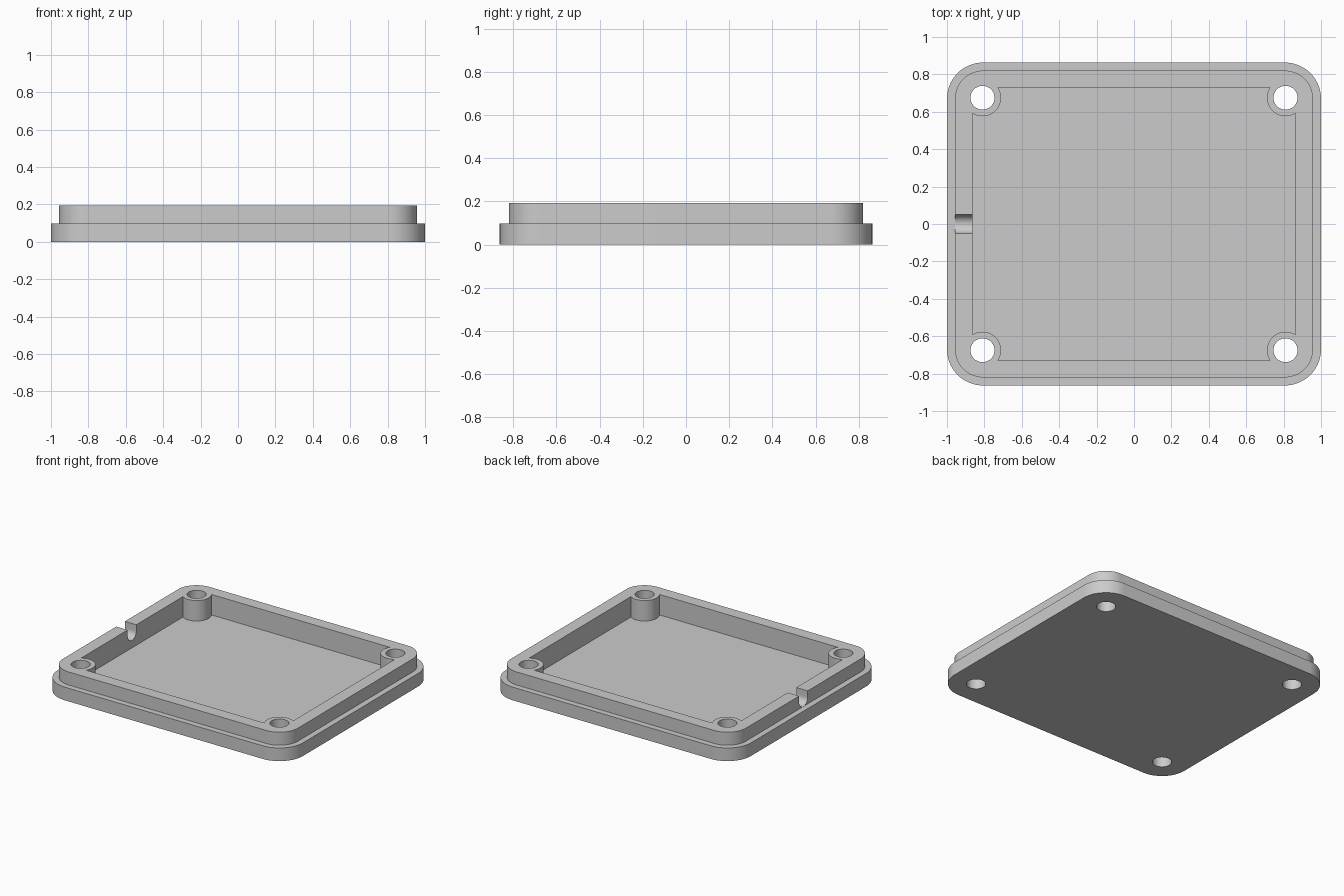
import bpy
import bmesh
import math

if "Cube" in bpy.data.objects:
    bpy.data.objects.remove(bpy.data.objects["Cube"], do_unlink=True)

# Main dimensions
LEDGE_Z, TOP_Z, FLOOR_Z = 0.097, 0.193, 0.042
HALF_X, HALF_Y, CORNER_R = 1.0, 0.863, 0.193
STEP = 0.043
CAVITY_X, CAVITY_Y = 0.864, 0.73
HOLE_X, HOLE_Y, HOLE_R, BOSS_R = 0.81, 0.675, 0.064, 0.099
NOTCH_R = 0.05
QUADRANTS = [(1, 1), (-1, 1), (-1, -1), (1, -1)]

grey = bpy.data.materials.new("light grey plastic")
grey.use_nodes = True
COLOUR = (0.6, 0.6, 0.6, 1)
grey.diffuse_color = COLOUR
grey.node_tree.nodes["Principled BSDF"].inputs["Base Color"].default_value = COLOUR


def arc(cx, cy, r, start, end, steps=16):
    angles = [start + (end - start) * i / steps for i in range(steps + 1)]
    return [(cx + r * math.cos(a), cy + r * math.sin(a)) for a in angles]


def rounded_outline(inset):
    pts = []
    for i, (sx, sy) in enumerate(QUADRANTS):
        start = i * math.pi / 2
        pts += arc(sx * (HALF_X - CORNER_R), sy * (HALF_Y - CORNER_R),
                   CORNER_R - inset, start, start + math.pi / 2)
    return pts


def cavity_outline():
    # Rectangle whose corners are bitten away by the round screw bosses
    dx, dy = CAVITY_X - HOLE_X, CAVITY_Y - HOLE_Y
    start = 2 * math.pi - math.acos(dx / BOSS_R)
    end = math.pi - math.asin(dy / BOSS_R)
    corner = arc(HOLE_X, HOLE_Y, BOSS_R, start, end, 32)
    pts = []
    for sx, sy in QUADRANTS:
        run = corner if sx * sy > 0 else corner[::-1]
        pts += [(sx * x, sy * y) for x, y in run]
    return pts


def loft(name, loops):
    """Solid from matching closed loops of 3D points."""
    bm = bmesh.new()
    rings = [[bm.verts.new(p) for p in loop] for loop in loops]
    n = len(rings[0])
    for low, high in zip(rings, rings[1:]):
        for i in range(n):
            j = (i + 1) % n
            bm.faces.new((low[i], low[j], high[j], high[i]))
    bm.faces.new(rings[0][::-1])
    bm.faces.new(rings[-1])
    bmesh.ops.recalc_face_normals(bm, faces=bm.faces)
    mesh = bpy.data.meshes.new(name)
    bm.to_mesh(mesh)
    bm.free()
    mesh.materials.append(grey)
    obj = bpy.data.objects.new(name, mesh)
    bpy.context.collection.objects.link(obj)
    return obj


def at_height(pts, z):
    return [(x, y, z) for x, y in pts]


# Stepped lid: wide base plate with a narrower lip on top
outer, inner = rounded_outline(0), rounded_outline(STEP)
lid = loft("enclosure_lid", [at_height(outer, 0), at_height(outer, LEDGE_Z),
                             at_height(inner, LEDGE_Z), at_height(inner, TOP_Z)])

# Cavity cutter
cavity = cavity_outline()
cutters = [loft("cavity_cutter", [at_height(cavity, FLOOR_Z), at_height(cavity, TOP_Z + 0.1)])]

# Screw hole cutters
for sx, sy in QUADRANTS:
    ring = arc(sx * HOLE_X, sy * HOLE_Y, HOLE_R, 0, 2 * math.pi, 40)[:-1]
    cutters.append(loft("hole_cutter", [at_height(ring, -0.1), at_height(ring, TOP_Z + 0.1)]))

# Round-bottomed cable notch cutter through the right wall
u_shape = arc(0, LEDGE_Z + NOTCH_R, NOTCH_R, math.pi, 2 * math.pi, 24)
u_shape += [(NOTCH_R, TOP_Z + 0.1), (-NOTCH_R, TOP_Z + 0.1)]
cutters.append(loft("notch_cutter", [[(x, y, z) for y, z in u_shape]
                                     for x in (-HALF_X - 0.1, -CAVITY_X + 0.05)]))

# Cut everything, then drop the cutters
bpy.ops.object.select_all(action="DESELECT")
bpy.context.view_layer.objects.active = lid
lid.select_set(True)
for cutter in cutters:
    cutter.hide_render = True
    mod = lid.modifiers.new("cut", "BOOLEAN")
    mod.operation = "DIFFERENCE"
    mod.solver = "EXACT"
    mod.object = cutter
    bpy.ops.object.modifier_apply(modifier=mod.name)
    bpy.data.objects.remove(cutter, do_unlink=True)

bpy.ops.object.shade_smooth_by_angle(angle=math.radians(30))
